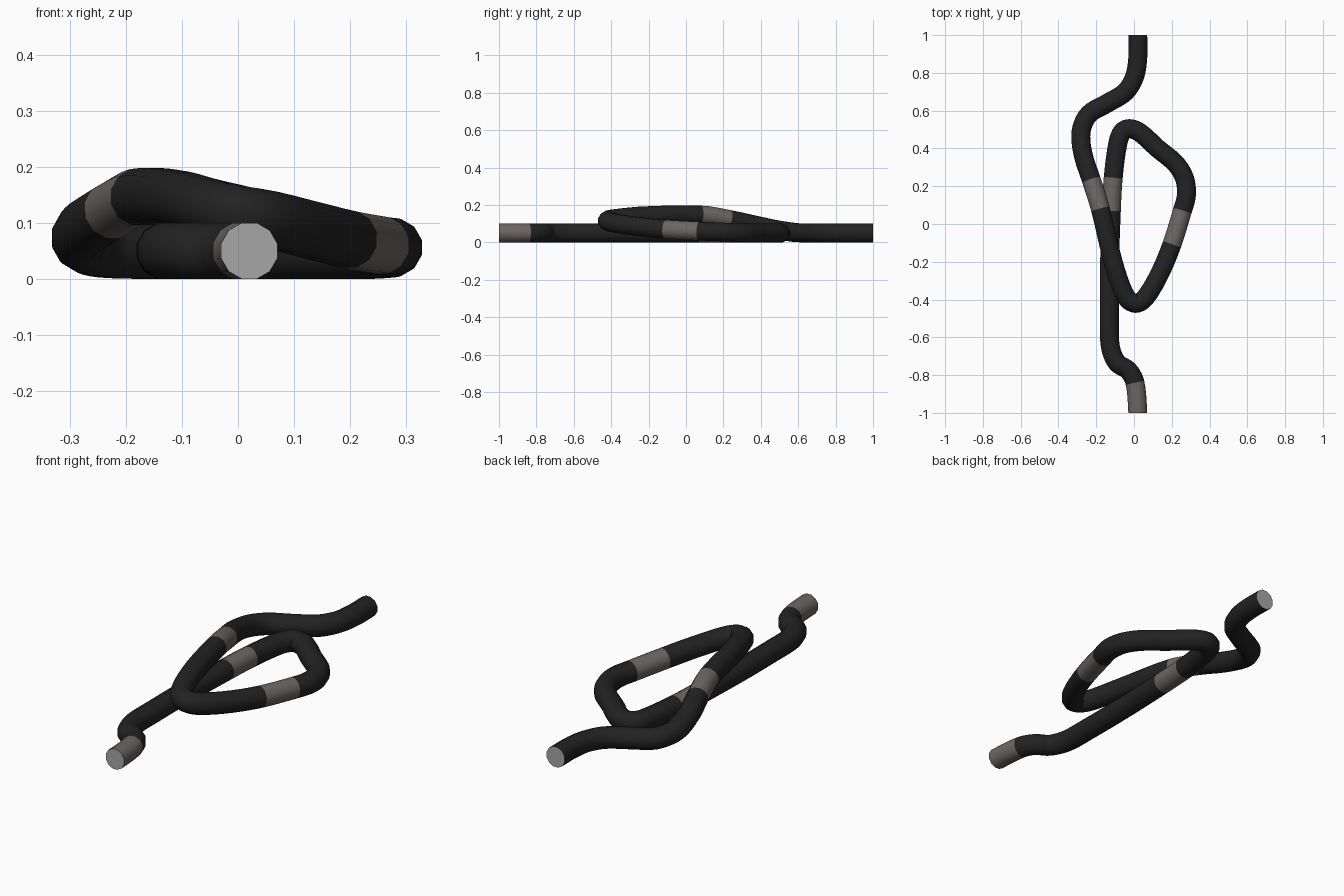
import bpy, bmesh, math
from mathutils import Vector

if "Cube" in bpy.data.objects:
    bpy.data.objects.remove(bpy.data.objects["Cube"])

SIDES, STEPS, R = 12, 5, 0.0518

# Centre line of the cable, from the front end round the loop to the back end
path = [Vector(p) for p in [
    (0.02, -1, .05), (0.005, -.84, .05), (-.03, -.775, .05), (-.09, -.735, .05),
    (-.125, -.65, .05), (-.13, -.5, .05), (-.13, -.24, .05), (-.12, .07, .05),
    (-.11, .245, .05), (-.087, .42, .05), (-.063, .487, .05), (-.025, .505, .05),
    (.03, .485, .05), (.125, .40, .05), (.22, .32, .05), (.268, .24, .053),
    (.277, .15, .057), (.256, .07, .06), (.20, -.11, .07), (.135, -.265, .086),
    (.06, -.39, .105), (.01, -.42, .115), (-.04, -.39, .125), (-.105, -.22, .142),
    (-.178, .08, .146), (-.225, .23, .122), (-.27, .37, .092), (-.28, .49, .067),
    (-.24, .58, .053), (-.14, .64, .05), (-.045, .70, .05), (0.003, .78, .05),
    (.02, .88, .05), (.02, 1, .05)]]
bands = {0, 7, 17, 24}          # path spans wrapped in grey


def spline(p0, p1, p2, p3, t):
    # Centripetal-like Hermite blend with tangents scaled to the span length
    d = (p2 - p1).length
    m1 = (p2 - p0) / ((p2 - p1).length + (p1 - p0).length + 1e-9) * d
    m2 = (p3 - p1) / ((p3 - p2).length + (p2 - p1).length + 1e-9) * d
    return (p1 * (2*t**3 - 3*t**2 + 1) + m1 * (t**3 - 2*t**2 + t)
            + p2 * (3*t**2 - 2*t**3) + m2 * (t**3 - t**2))


def material(name, col):
    m = bpy.data.materials.new(name)
    m.diffuse_color = (*col, 1)
    m.use_nodes = True
    m.node_tree.nodes["Principled BSDF"].inputs["Base Color"].default_value = m.diffuse_color
    return m


ext = [path[0] - Vector((0, .1, 0))] + path + [path[-1] + Vector((0, .1, 0))]
pts, span = [], []
for i in range(len(path) - 1):
    for k in range(STEPS):
        pts.append(spline(*ext[i:i + 4], k / STEPS))
        span.append(i)
pts.append(path[-1])

# Sweep a round section along the centre line
bm = bmesh.new()
rings = []
for i, p in enumerate(pts):
    if i in (0, len(pts) - 1):
        t = Vector((0, 1, 0))
    else:
        t = (pts[i + 1] - pts[i - 1]).normalized()
    side = t.cross(Vector((0, 0, 1))).normalized()
    up = side.cross(t)
    rings.append([bm.verts.new(p + R * (side * math.cos(a) + up * math.sin(a)))
                  for a in ((j + .5) * math.tau / SIDES for j in range(SIDES))])
for i in range(len(rings) - 1):
    a, b = rings[i], rings[i + 1]
    for j in range(SIDES):
        n = (j + 1) % SIDES
        f = bm.faces.new((a[j], a[n], b[n], b[j]))
        f.smooth = True
        f.material_index = 1 if span[i] in bands else 0

# Cut ends
for ring in (rings[0], rings[-1]):
    f = bm.faces.new(ring)
    f.material_index = 2
    for e in f.edges:
        e.smooth = False
bmesh.ops.recalc_face_normals(bm, faces=bm.faces)

mesh = bpy.data.meshes.new("cable")
bm.to_mesh(mesh)
bm.free()
mesh.materials.append(material("black rubber", (.016, .016, .016)))
mesh.materials.append(material("warm grey band", (.15, .135, .13)))
mesh.materials.append(material("light grey end", (.38, .38, .38)))
bpy.context.collection.objects.link(bpy.data.objects.new("cable", mesh))
